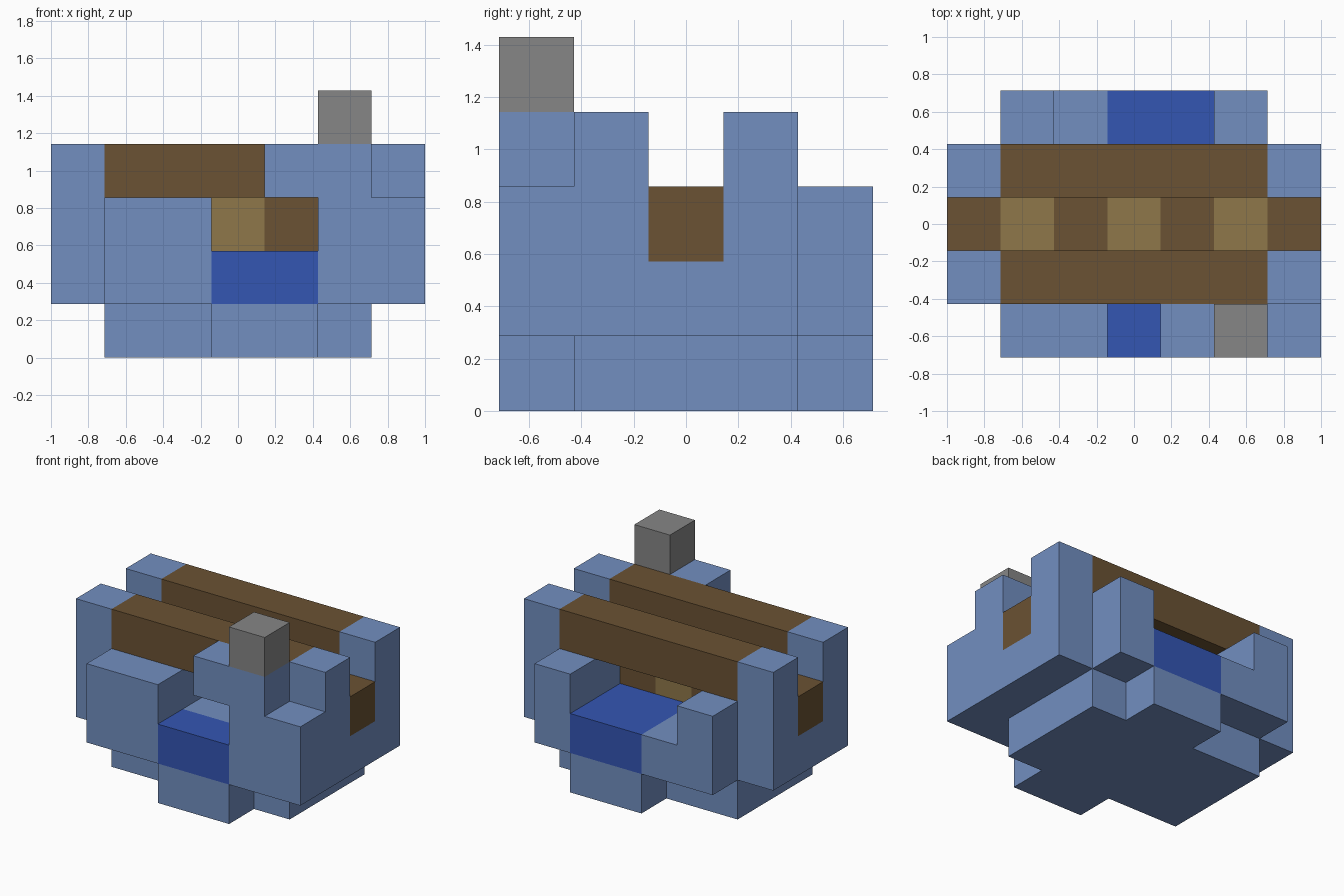
import bpy
import bmesh
from mathutils import Matrix, Vector

if "Cube" in bpy.data.objects:
    bpy.data.objects.remove(bpy.data.objects["Cube"], do_unlink=True)

U = 2 / 7                             # edge of one block
ORIGIN = Vector((-3.5, -2.5, 0)) * U  # low corner of the block grid


def material(name, rgb):
    m = bpy.data.materials.new(name)
    m.use_nodes = True
    colour = (*rgb, 1)
    m.diffuse_color = colour
    m.node_tree.nodes["Principled BSDF"].inputs["Base Color"].default_value = colour
    return m


pale_blue = material("pale blue", (0.168, 0.273, 0.53))
deep_blue = material("deep blue", (0.034, 0.092, 0.45))
dark_wood = material("dark wood", (0.145, 0.084, 0.033))
light_wood = material("light wood", (0.275, 0.184, 0.067))
grey = material("grey", (0.24, 0.24, 0.24))


def blocks(name, mat, *spans):
    """One object of boxes, each given as x, y and z block ranges."""
    bm = bmesh.new()
    for span in spans:
        low = Vector([s[0] for s in span])
        high = Vector([s[1] for s in span])
        centre = ORIGIN + (low + high) / 2 * U
        size = (high - low) * U
        bmesh.ops.create_cube(bm, size=1, matrix=Matrix.Translation(centre) @ Matrix.Diagonal((*size, 1)))
    mesh = bpy.data.meshes.new(name)
    bm.to_mesh(mesh)
    bm.free()
    mesh.materials.append(mat)
    obj = bpy.data.objects.new(name, mesh)
    bpy.context.collection.objects.link(obj)
    return obj


FRONT, REAR = (0, 1), (4, 5)
FRONT_WALL, REAR_WALL = (1, 2), (3, 4)
BASE, DECK, WALL, TOP = (0, 1), (1, 2), (2, 3), (3, 4)
MIDDLE = (3, 5)

# Base with a foot at the front and the rear
blocks("base", pale_blue, ((1, 6), (1, 4), BASE))
blocks("front_foot", pale_blue, (MIDDLE, FRONT, BASE))
blocks("rear_foot", pale_blue, (MIDDLE, REAR, BASE))

# Deck, open at the rear for the blue panel
blocks("deck", pale_blue, ((0, 7), (1, 3), DECK), ((0, 3), REAR_WALL, DECK), ((5, 7), REAR_WALL, DECK))
blocks("front_panel", deep_blue, (MIDDLE, FRONT, DECK))
blocks("rear_panel", deep_blue, (MIDDLE, (3, 5), DECK))

# Corner posts, walls and beams
for side, row in (("front", FRONT_WALL), ("rear", REAR_WALL)):
    blocks(side + "_posts", pale_blue, ((0, 1), row, (2, 4)), ((6, 7), row, (2, 4)))
    blocks(side + "_beam", dark_wood, ((1, 6), row, TOP))
blocks("front_walls", pale_blue, ((1, 3), FRONT_WALL, WALL), ((5, 6), FRONT_WALL, WALL))
blocks("rear_walls", pale_blue, ((1, 2), REAR_WALL, WALL), ((5, 6), REAR_WALL, WALL))

# Alternating planks along the middle channel
for i in range(7):
    blocks("plank_%d" % (i + 1), light_wood if i % 2 else dark_wood, ((i, i + 1), (2, 3), WALL))

# Front blocks, overhang and chimney
blocks("front_right_block", pale_blue, ((1, 3), FRONT, (1, 3)))
blocks("front_left_block", pale_blue, ((5, 7), FRONT, (1, 3)))
blocks("overhang", pale_blue, ((4, 6), FRONT, TOP))
blocks("chimney", grey, ((5, 6), FRONT, (4, 5)))

# Rear blocks and step
blocks("rear_right_block", pale_blue, ((1, 2), REAR, (1, 3)))
blocks("rear_step", pale_blue, ((2, 3), REAR, DECK))
blocks("rear_left_block", pale_blue, ((5, 6), REAR, (1, 3)))
